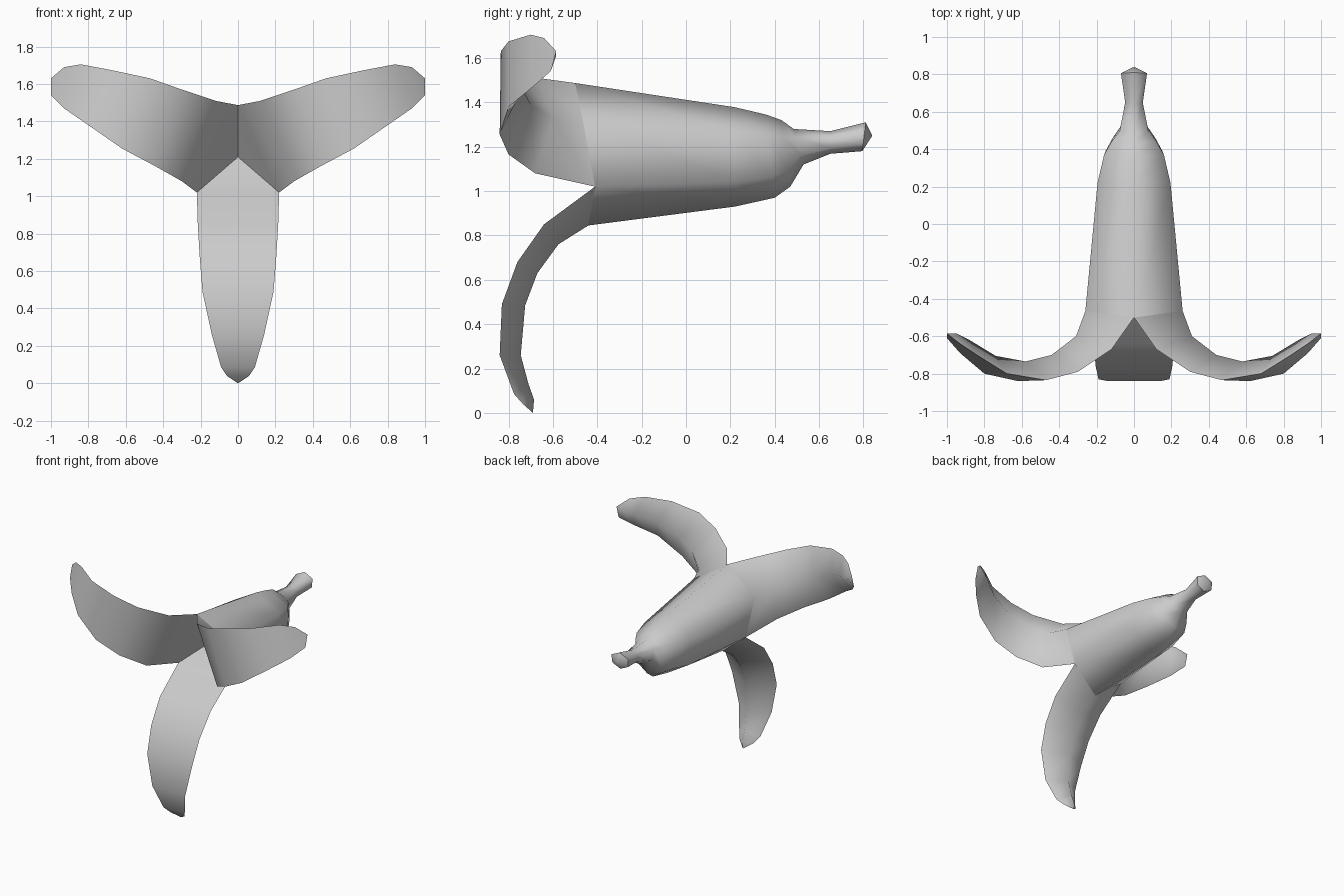
import bpy, bmesh

if "Cube" in bpy.data.objects:
    bpy.data.objects.remove(bpy.data.objects["Cube"])

grey = bpy.data.materials.new("plain_grey")
grey.diffuse_color = (0.6, 0.6, 0.6, 1)
grey.use_nodes = True
grey.node_tree.nodes["Principled BSDF"].inputs["Base Color"].default_value = grey.diffuse_color


def finish(bm, name):
    bmesh.ops.recalc_face_normals(bm, faces=bm.faces)
    for f in bm.faces:
        f.smooth = True
    me = bpy.data.meshes.new(name)
    bm.to_mesh(me)
    bm.free()
    me.materials.append(grey)
    bpy.context.collection.objects.link(bpy.data.objects.new(name, me))


def mirror(pts):
    return [(-x, y, z) for x, y, z in pts]


def flap(name, a, mid, b, tip):
    """Peel flap: flat inner face, ridged outer face, pointed tip."""
    bm = bmesh.new()
    A, M, B = ([bm.verts.new(p) for p in row] for row in (a, mid, b))
    T, C = bm.verts.new(tip), bm.verts.new(CENTRE)
    n = len(A)
    for i in range(n - 1):
        for p, q in ((A, M), (M, B), (B, A)):
            bm.faces.new((p[i], p[i + 1], q[i + 1], q[i]))
    for p, q in ((A, M), (M, B), (B, A)):
        bm.faces.new((p[-1], T, q[-1]))
    bm.faces.new((A[0], B[0], C))
    # crisp rim between the inner and outer skin
    for row in (A + [T], B + [T]):
        for p, q in zip(row, row[1:]):
            bm.edges.get((p, q)).smooth = False
    # the outer skin must face away from the inner one
    finish(bm, name)


CENTRE = (0, -0.27, 1.21)

# lower flap
rim = [(.22, -.41, 1.02), (.215, -.64, .85), (.205, -.76, .68), (.19, -.83, .49),
       (.14, -.84, .26), (.09, -.775, .085), (.06, -.735, .04)]
ridge = [(0, -.44, .845), (0, -.575, .76), (0, -.67, .63), (0, -.725, .485),
         (0, -.745, .26), (0, -.71, .13), (0, -.685, .06)]
flap("lower_flap", mirror(rim), ridge, rim, (0, -.69, 0))

# upper flaps, mirrored left and right
low = [(.22, -.41, 1.02), (.30, -.68, 1.08), (.45, -.80, 1.165), (.62, -.84, 1.255),
       (.80, -.80, 1.38), (.93, -.69, 1.47), (1, -.61, 1.54)]
high = [(0, -.50, 1.487), (.12, -.67, 1.51), (.30, -.79, 1.57), (.47, -.835, 1.63),
        (.68, -.80, 1.675), (.84, -.70, 1.705), (.93, -.64, 1.69)]
back = [(.26, -.465, 1.32), (.31, -.60, 1.33), (.44, -.70, 1.39), (.58, -.735, 1.455),
        (.74, -.705, 1.53), (.88, -.62, 1.585), (.95, -.585, 1.61)]
flap("right_flap", low, back, high, (1, -.585, 1.63))
flap("left_flap", mirror(low), mirror(back), mirror(high), (-1, -.585, 1.63))

# body and stem: six-sided rings as (top y, top z, bottom y, bottom z, half width)
rings = [(.22, 1.378, .22, .93, .195), (.36, 1.345, .40, .97, .16),
         (.43, 1.32, .47, 1.02, .12), (.485, 1.28, .53, 1.12, .077),
         (.65, 1.27, .65, 1.168, .047), (.81, 1.31, .795, 1.18, .07)]
bm = bmesh.new()
loops = [[high[0], back[0], low[0], ridge[0], (-.22, -.41, 1.02), (-.26, -.465, 1.32)]]
for ty, tz, by, bz, w in rings:
    def at(x, t):
        return (x, ty + (by - ty) * t, tz + (bz - tz) * t)
    loops.append([at(0, 0), at(w, .25), at(w * .95, .75), at(0, 1), at(-w * .95, .75), at(-w, .25)])
loops = [[bm.verts.new(p) for p in ring] for ring in loops]
for r, s in zip(loops, loops[1:]):
    for k in range(6):
        j = (k + 1) % 6
        bm.faces.new((r[k], r[j], s[j], s[k]))
# stem end cap
end = bm.verts.new((0, .84, 1.25))
for k in range(6):
    bm.faces.new((loops[-1][k], loops[-1][(k + 1) % 6], end))
    bm.edges.get((loops[-1][k], loops[-1][(k + 1) % 6])).smooth = False
finish(bm, "body_and_stem")
